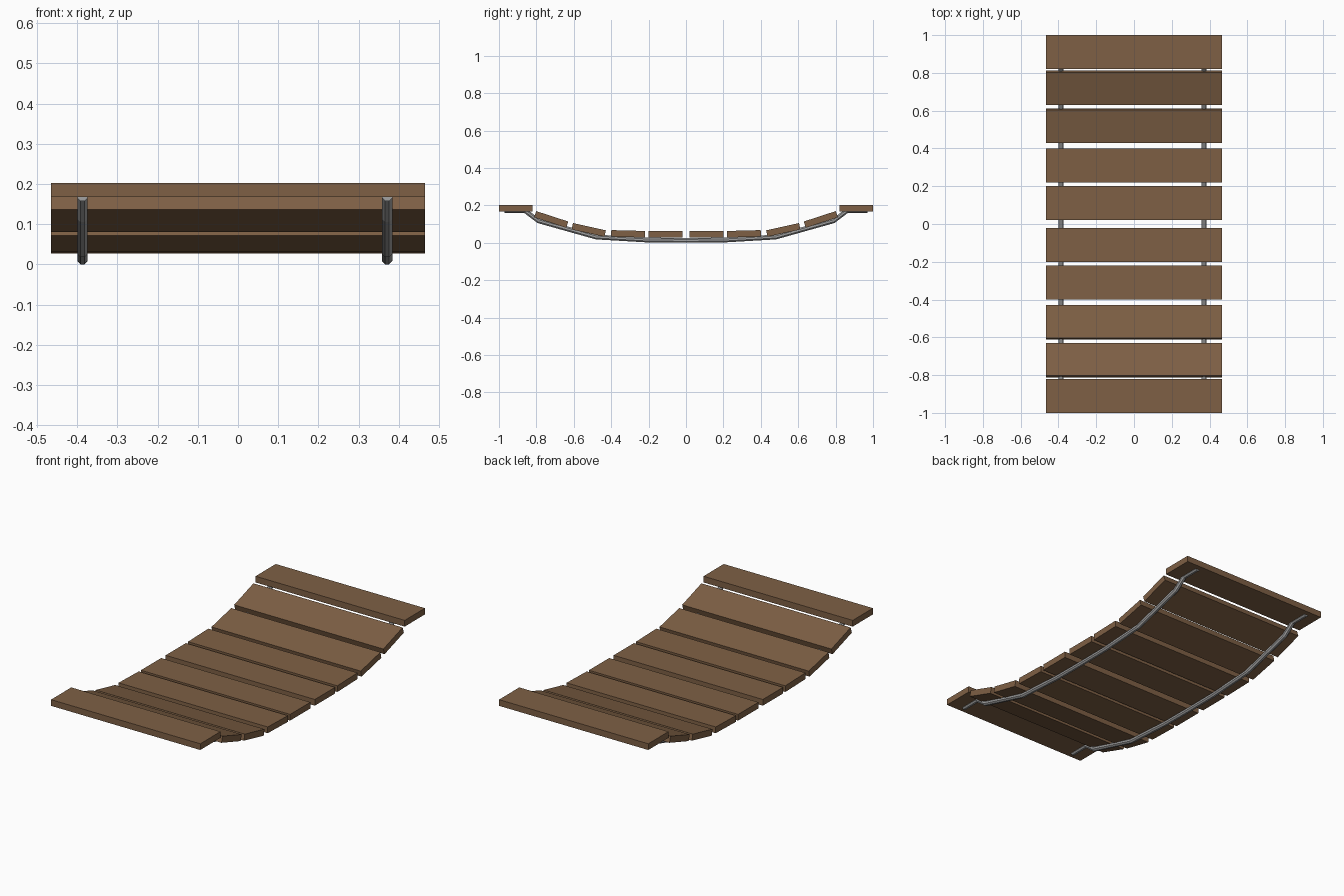
import bpy, bmesh, math
from mathutils import Matrix, Vector

if "Cube" in bpy.data.objects:
    bpy.data.objects.remove(bpy.data.objects["Cube"])


def material(name, rgb):
    m = bpy.data.materials.new(name)
    m.diffuse_color = (*rgb, 1)
    m.use_nodes = True
    m.node_tree.nodes["Principled BSDF"].inputs["Base Color"].default_value = m.diffuse_color
    return m


WOOD = material("brown wood", (0.21, 0.117, 0.059))
ROPE = material("grey rope", (0.36, 0.36, 0.36))


def finish(bm, name, mat):
    bmesh.ops.recalc_face_normals(bm, faces=bm.faces)
    mesh = bpy.data.meshes.new(name)
    bm.to_mesh(mesh)
    bm.free()
    mesh.materials.append(mat)
    bpy.context.collection.objects.link(bpy.data.objects.new(name, mesh))


def plank(name, y, z, tilt):
    bm = bmesh.new()
    m = (Matrix.Translation((0, y, z)) @ Matrix.Rotation(math.radians(tilt), 4, 'X')
         @ Matrix.Diagonal((0.93, 0.18, 0.035, 1)))
    bmesh.ops.create_cube(bm, size=1, matrix=m)
    finish(bm, name, WOOD)


# Planks: distance from middle, height, tilt; mirrored front to back
planks = [(0.11, 0.045, 0), (0.31, 0.048, 1.5), (0.52, 0.069, 12.5),
          (0.721, 0.125, 18), (0.91, 0.185, 0)]
for i, (y, z, tilt) in enumerate(planks):
    plank(f"plank_back_{i + 1}", y, z, tilt)
    plank(f"plank_front_{i + 1}", -y, z, -tilt)


# Sagging ropes: eight-sided tube swept along a mirrored profile
def rope(name, x, radius=0.0132, sides=8):
    half = [(0.2, 0.0145), (0.48, 0.031), (0.79, 0.118), (0.86, 0.171), (0.97, 0.171)]
    path = [(-y, z) for y, z in reversed(half)] + [(0, 0.0132)] + half
    pts = [Vector((x, y, z)) for y, z in path]
    bm = bmesh.new()
    rings = []
    for i, p in enumerate(pts):
        t = (pts[min(i + 1, len(pts) - 1)] - pts[max(i - 1, 0)]).normalized()
        side = Vector((1, 0, 0))
        up = side.cross(t)
        ring = []
        for k in range(sides):
            a = 2 * math.pi * (k + 0.5) / sides
            ring.append(bm.verts.new(p + radius * 1.06 * (side * math.cos(a) + up * math.sin(a))))
        rings.append(ring)
    for r, s in zip(rings, rings[1:]):
        for k in range(sides):
            n = (k + 1) % sides
            bm.faces.new((r[k], r[n], s[n], s[k]))
    bm.faces.new(rings[0])
    bm.faces.new(rings[-1])
    finish(bm, name, ROPE)


rope("rope_left", -0.387)
rope("rope_right", 0.371)
